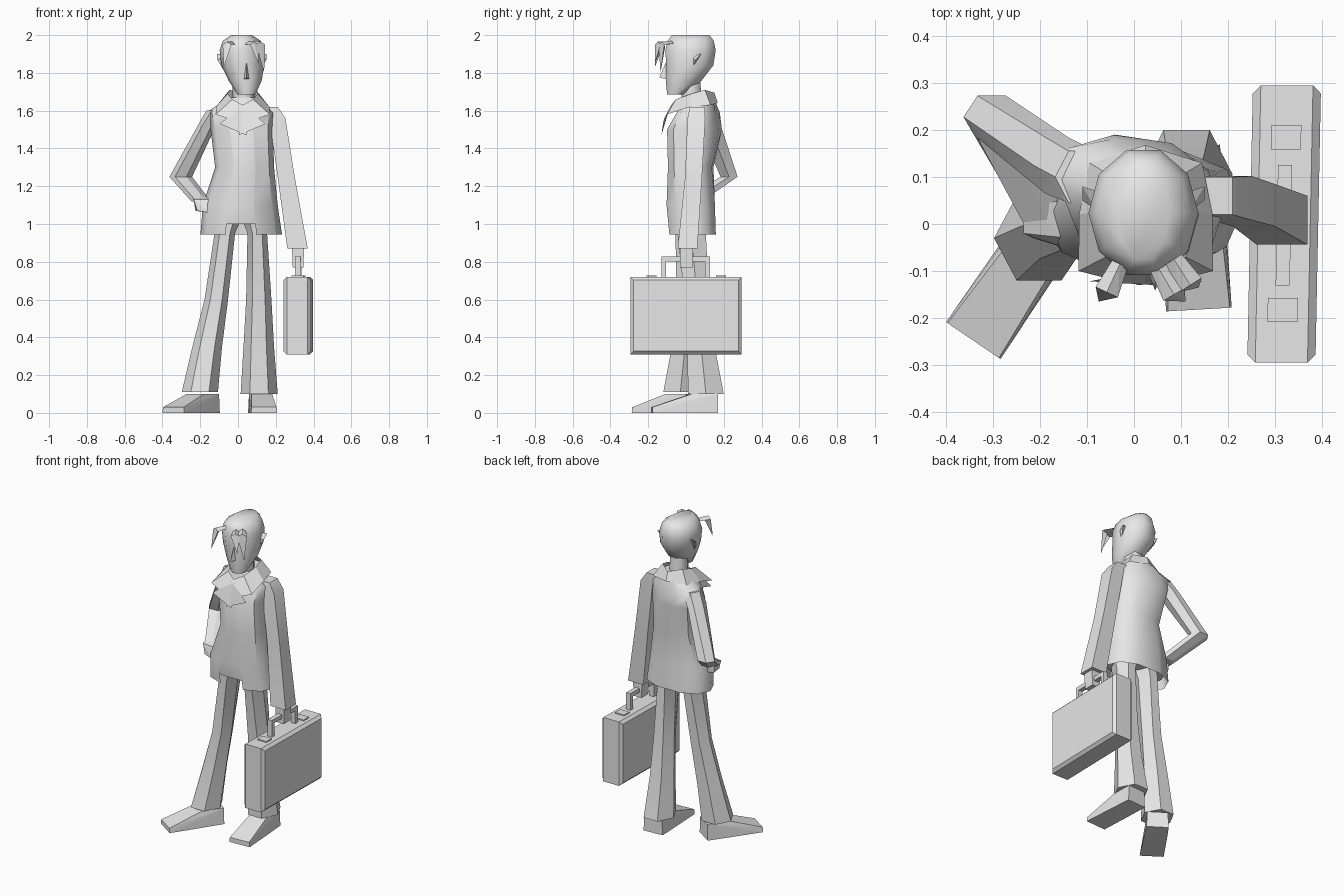
import bpy, bmesh, math
from mathutils import Vector

grey = bpy.data.materials.new("plain grey")
grey.diffuse_color = (0.8, 0.8, 0.8, 1)


def finish(name, bm, smooth=None):
    bmesh.ops.recalc_face_normals(bm, faces=bm.faces)
    me = bpy.data.meshes.new(name)
    bm.to_mesh(me)
    bm.free()
    me.materials.append(grey)
    ob = bpy.data.objects.new(name, me)
    bpy.context.collection.objects.link(ob)
    if smooth:
        bpy.ops.object.select_all(action='DESELECT')
        ob.select_set(True)
        bpy.context.view_layer.objects.active = ob
        bpy.ops.object.shade_smooth_by_angle(angle=math.radians(smooth))
    return ob


def power(v, p):
    return math.copysign(abs(v) ** p, v) if abs(v) > 1e-6 else 0


def loft(name, rings, n, smooth=None, skip=(), caps=True, grow=1.0, square=1.0):
    """Skin horizontal n-sided rings given as (cx, cy, z, rx, ry, twist); square < 1 fills the corners."""
    bm = bmesh.new()
    ky = grow / math.cos(math.pi / n)
    kx = grow if n == 10 else ky
    rows = []
    for cx, cy, z, rx, ry, *twist in rings:
        rows.append([])
        for i in range(n):
            a = -math.pi / 2 + (i + 0.5) * 2 * math.pi / n
            dx = kx * rx * power(math.cos(a), square)
            dy = ky * ry * power(math.sin(a), square) - sum(twist) * dx
            rows[-1].append(bm.verts.new((cx + dx, cy + dy, z)))
    for lo, hi in zip(rows, rows[1:]):
        for i in range(n):
            if i not in skip:
                j = (i + 1) % n
                bm.faces.new((lo[i], lo[j], hi[j], hi[i]))
    if caps:
        bm.faces.new(rows[0])
        bm.faces.new(rows[-1])
    return finish(name, bm, smooth)


def hull(name, groups):
    """Convex solids, one for each group of points."""
    bm = bmesh.new()
    for pts in groups:
        vs = [bm.verts.new(p) for p in pts]
        bmesh.ops.convex_hull(bm, input=vs)
    return finish(name, bm)


def box(name, lo, hi, bevel=0, shear=0):
    """Box; bevel cuts only the rims of its two x faces."""
    bm = bmesh.new()
    bmesh.ops.create_cube(bm, size=1)
    for v in bm.verts:
        v.co = [(a + b) / 2 + c * (b - a) for a, b, c in zip(lo, hi, v.co)]
    if bevel:
        rims = [e for e in bm.edges if abs(e.verts[0].co.x - e.verts[1].co.x) < 1e-4]
        bmesh.ops.bevel(bm, geom=rims, offset=bevel, segments=1, affect='EDGES')
    for v in bm.verts:
        v.co.x += shear * v.co.y
    return finish(name, bm)


# Head, nose, ears and neck
loft("head", [(0.045, -0.055, 1.685, 0.048, 0.045), (0.038, -0.012, 1.76, 0.088, 0.095),
              (0.025, 0.02, 1.84, 0.113, 0.125), (0.02, 0.024, 1.92, 0.117, 0.133),
              (0.02, 0.025, 1.97, 0.1, 0.122), (0.02, 0.025, 2.0, 0.055, 0.1)], 10, 50)
hull("nose", [[(0.045, -0.142, 1.775), (0.065, -0.09, 1.765), (0.025, -0.09, 1.765), (0.045, -0.1, 1.87)]])
for name, x, s in (("ear_right_side", -0.08, -1), ("ear_left_side", 0.12, 1)):
    hull(name, [[(x, 0.03, 1.82), (x, 0.03, 1.88), (x, 0.07, 1.9),
                 (x + s * 0.03, 0.08, 1.9), (x + s * 0.03, 0.05, 1.87)]])
loft("neck", [(0.03, 0.035, 1.58, 0.055, 0.055), (0.03, 0.025, 1.76, 0.05, 0.05)], 6, 65)


# Hair locks: forward from the forehead, then hanging down
def lock(name, root, bend, tip, w):
    r, b, t = Vector(root), Vector(bend), Vector(tip)
    side = Vector((r.y - b.y, b.x - r.x, 0)).normalized() * w
    up = Vector((0, 0, 0.015))
    mid = [b + side, b - side, b + up]
    hull(name, [[r + side * 0.7, r - side * 0.7, r + up] + mid, mid + [b - up + (r - b) * 0.35, t]])


lock("hair_lock_1", (-0.03, -0.085, 1.95), (-0.058, -0.145, 1.95), (-0.075, -0.165, 1.83), 0.026)
lock("hair_lock_2", (0.05, -0.09, 1.95), (0.085, -0.15, 1.95), (0.11, -0.165, 1.85), 0.026)
lock("hair_lock_3", (0.085, -0.075, 1.955), (0.12, -0.13, 1.95), (0.138, -0.135, 1.80), 0.028)

# Shirt body, and an open coat over it
body = [(0.017, 0.035, 0.945, 0.216, 0.122), (0.012, 0.025, 1.1, 0.198, 0.127),
        (0.035, 0.025, 1.3, 0.156, 0.115, 0.08), (0.02, 0.045, 1.5, 0.165, 0.135, 0.15),
        (0.012, 0.065, 1.59, 0.18, 0.1, 0.2), (0.03, 0.06, 1.67, 0.08, 0.085)]
loft("shirt", [(0.015, 0.03, 1.0, 0.2, 0.12)] + body[1:], 10, 45, grow=0.975, square=0.85)
loft("coat", body, 10, 45, skip=(9,), caps=False, square=0.85)

# Collar and pointed lapels: a folded band, mirrored about the neck
inner = [(0, 0.15, 1.695), (0.07, 0.1, 1.71), (0.08, 0.03, 1.69), (0.055, -0.055, 1.66), (-0.02, -0.085, 1.62)]
outer = [(0, 0.168, 1.64), (0.12, 0.13, 1.63), (0.142, 0.02, 1.62), (0.143, -0.1, 1.58), (-0.02, -0.13, 1.47)]
for name, s in (("collar_left_side", 1), ("collar_right_side", -1)):
    bm = bmesh.new()
    a = [bm.verts.new((0.025 + s * x, y, z)) for x, y, z in inner]
    b = [bm.verts.new((0.025 + s * x, y, z)) for x, y, z in outer]
    for i in range(3):
        bm.faces.new((a[i], a[i + 1], b[i + 1], b[i]))
    notch = bm.verts.new((0.025 + s * 0.085, -0.115, 1.56))
    point = bm.verts.new((0.025 + s * 0.12, -0.122, 1.53))
    bm.faces.new((a[3], b[3], notch))
    bm.faces.new((a[3], notch, a[4]))
    bm.faces.new((notch, point, b[4], a[4]))
    finish(name, bm)

# Bent arm with its hand on the hip
loft("bent_sleeve", [(-0.195, 0.03, 1.12, 0.045, 0.055), (-0.303, 0.228, 1.25, 0.052, 0.045),
                     (-0.165, 0.125, 1.52, 0.042, 0.06), (-0.11, 0.1, 1.6, 0.05, 0.055)], 6, 30)
hull("hip_hand", [[(-0.235, 0.04, 1.15), (-0.235, -0.02, 1.13), (-0.225, 0.04, 1.07), (-0.215, -0.03, 1.07),
                   (-0.15, 0.05, 1.15), (-0.14, -0.03, 1.13), (-0.16, 0.04, 1.06), (-0.15, -0.05, 1.06)]])

# Straight arm and the hand on the case
loft("straight_sleeve", [(0.315, 0.008, 0.87, 0.054, 0.052), (0.255, 0.04, 1.25, 0.045, 0.045),
                         (0.208, 0.055, 1.56, 0.043, 0.047), (0.165, 0.06, 1.62, 0.045, 0.04)], 4, 30)
loft("carrying_hand", [(0.318, 0.003, 0.77, 0.028, 0.034), (0.318, 0.003, 0.9, 0.033, 0.034)], 4)

# Briefcase with handle and latches
box("briefcase", (0.247, -0.295, 0.31), (0.392, 0.295, 0.72), 0.017, 0.02)
for name, y in (("handle_post_front", -0.118), ("handle_post_back", 0.113)):
    box(name, (0.304, y - 0.013, 0.715), (0.334, y + 0.013, 0.81), 0, 0.02)
box("handle_bar", (0.304, -0.131, 0.802), (0.334, 0.126, 0.827), 0, 0.02)
for name, y in (("latch_front", -0.183), ("latch_back", 0.185)):
    box(name, (0.288, y - 0.026, 0.718), (0.352, y + 0.026, 0.727), 0, 0.02)

# Flared trousers
loft("right_trouser_leg", [(-0.202, -0.03, 0.11, 0.083, 0.09), (-0.163, -0.005, 0.35, 0.068, 0.07),
                           (-0.115, 0.01, 0.6, 0.054, 0.062), (-0.07, 0.02, 0.95, 0.047, 0.075),
                           (-0.05, 0.02, 1.06, 0.07, 0.08)], 6, 30)
loft("left_trouser_leg", [(0.112, 0.105, 0.1, 0.085, 0.095), (0.11, 0.08, 0.35, 0.07, 0.072),
                          (0.11, 0.058, 0.6, 0.058, 0.065), (0.102, 0.03, 0.95, 0.045, 0.075),
                          (0.09, 0.02, 1.06, 0.07, 0.08)], 6, 30)


# Wedge shoes, drawn from heel to toe
def shoe(name, heel, toe):
    h, t = Vector((*heel, 0)), Vector((*toe, 0))
    d = t - h
    side = Vector((-d.y, d.x, 0)).normalized()
    pts = []
    for f, z, w in ((0, 0, 0.065), (0, 0.1, 0.06), (0.4, 0.1, 0.055), (0.42, 0, 0.068), (1, 0.03, 0.066), (1, 0, 0.07)):
        for s in (-1, 1):
            p = h + d * f + side * (s * w)
            p.z = z
            pts.append(p)
    hull(name, [pts])


shoe("right_shoe", (-0.15, 0.035), (-0.342, -0.248))
shoe("left_shoe", (0.118, 0.165), (0.138, -0.182))
